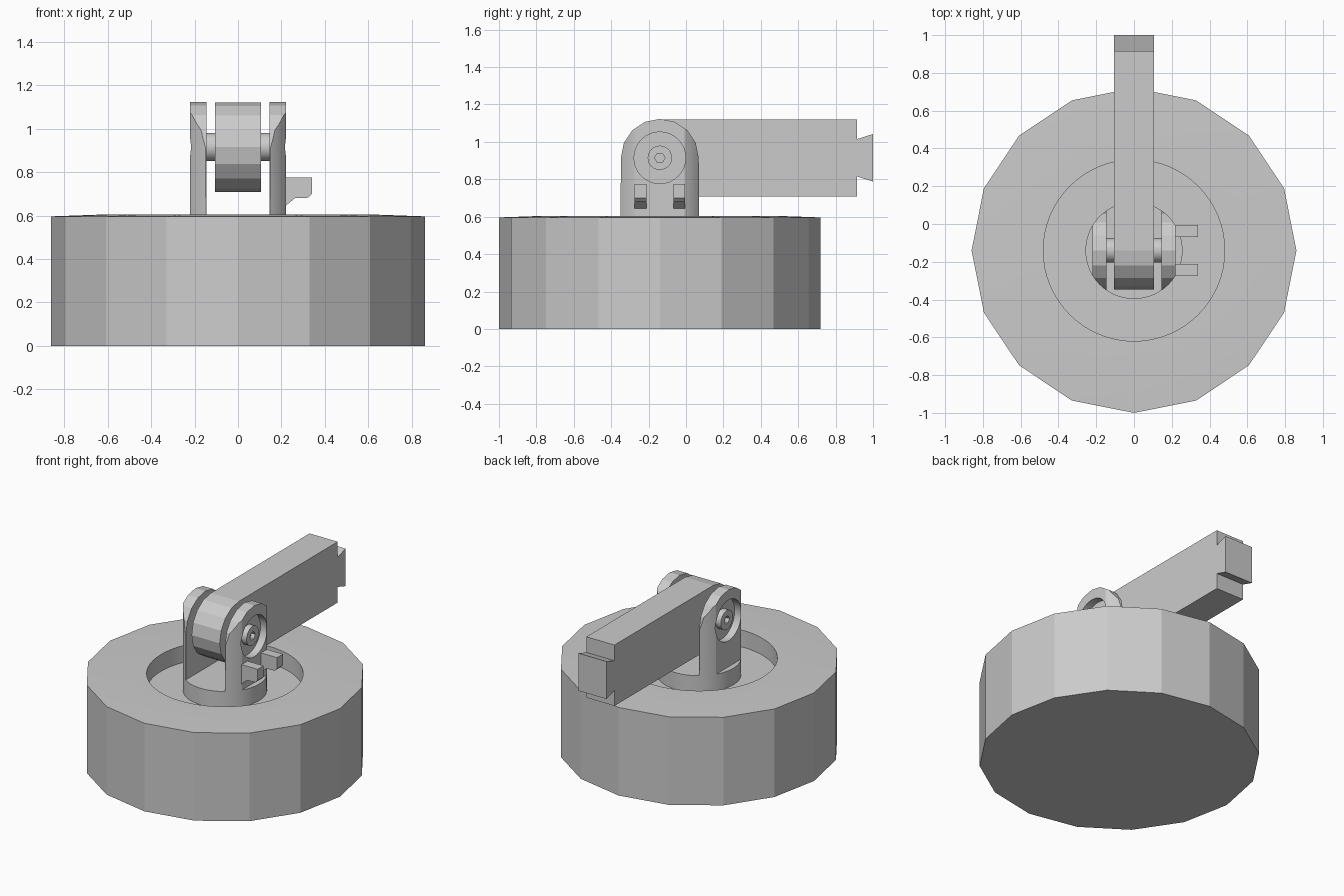
import bpy, bmesh, math
from mathutils import Matrix

if "Cube" in bpy.data.objects:
    bpy.data.objects.remove(bpy.data.objects["Cube"])

CY = -0.14      # centre of the round base in y
PZ = 0.915      # pivot height

grey = bpy.data.materials.new("plain grey")
grey.diffuse_color = (0.6, 0.6, 0.6, 1)
grey.use_nodes = True
grey.node_tree.nodes["Principled BSDF"].inputs["Base Color"].default_value = grey.diffuse_color


def make(name, bm):
    bmesh.ops.recalc_face_normals(bm, faces=bm.faces[:])
    me = bpy.data.meshes.new(name)
    bm.to_mesh(me)
    bm.free()
    ob = bpy.data.objects.new(name, me)
    bpy.context.collection.objects.link(ob)
    me.materials.append(grey)
    return ob


def extrude_x(name, profile, x0, x1):
    """Prism from a (y, z) outline."""
    bm = bmesh.new()
    f = bm.faces.new([bm.verts.new((x0, y, z)) for y, z in profile])
    r = bmesh.ops.extrude_face_region(bm, geom=[f])
    for v in r["geom"]:
        if isinstance(v, bmesh.types.BMVert):
            v.co.x = x1
    return make(name, bm)


def stack(name, rings, n):
    """Closed upright solid from (radius, z) rings around the base axis."""
    bm = bmesh.new()
    loops = [[bm.verts.new((r * math.cos(2 * math.pi * i / n),
                            CY + r * math.sin(2 * math.pi * i / n), z))
              for i in range(n)] for r, z in rings]
    for a, b in zip(loops, loops[1:]):
        for i in range(n):
            j = (i + 1) % n
            bm.faces.new((a[i], a[j], b[j], b[i]))
    bm.faces.new(loops[0])
    bm.faces.new(loops[-1])
    return make(name, bm)


def x_cylinder(name, r, x0, x1, n):
    pts = [(CY + r * math.cos(2 * math.pi * i / n),
            PZ + r * math.sin(2 * math.pi * i / n)) for i in range(n)]
    return extrude_x(name, pts, x0, x1)


def boolean(ob, cutter, op="DIFFERENCE"):
    m = ob.modifiers.new("cut", "BOOLEAN")
    m.operation, m.object, m.solver = op, cutter, "EXACT"
    bpy.context.view_layer.objects.active = ob
    bpy.ops.object.modifier_apply(modifier=m.name)
    bpy.data.objects.remove(cutter)


def smooth(ob, deg=18):
    bpy.ops.object.select_all(action="DESELECT")
    ob.select_set(True)
    bpy.context.view_layer.objects.active = ob
    bpy.ops.object.shade_smooth_by_angle(angle=math.radians(deg))


def arc(r, a0, a1, n):
    return [(CY + r * math.cos(math.radians(a0 + (a1 - a0) * i / n)),
             PZ + r * math.sin(math.radians(a0 + (a1 - a0) * i / n)))
            for i in range(n + 1)]


# sixteen-sided base with a round well in the top
base = stack("base", [(0.86, 0), (0.86, 0.596), (0.64, 0.604)], 16)
boolean(base, stack("well_cutter", [(0.48, 0.49), (0.48, 0.8)], 64))
smooth(base, 8)

# turntable in the well
smooth(stack("turntable", [(0.257, 0.48), (0.257, 0.602)], 64))

# yoke legs: arched plates trimmed by the turntable cylinder, dished outside
for s, side in ((1, "right"), (-1, "left")):
    outline = [(CY + 0.21, 0.6)] + arc(0.208, 0, 180, 8) + [(CY - 0.21, 0.6)]
    leg = extrude_x("yoke_leg_" + side, outline, s * 0.146, s * 0.22)
    boolean(leg, stack("trim", [(0.257, 0.5), (0.257, 1.3)], 64), "INTERSECT")
    boolean(leg, x_cylinder("dish", 0.138, s * 0.17, s * 0.3, 32))
    smooth(leg)

# axle with a small socket in each end
axle = x_cylinder("axle", 0.065, -0.208, 0.208, 32)
for s in (1, -1):
    boolean(axle, x_cylinder("socket", 0.028, s * 0.18, s * 0.3, 6))
smooth(axle)

# arm with rounded pivot end and dovetail tip
arm = arc(0.206, 90, 270, 8) + [
    (0.915, PZ - 0.206), (0.915, PZ - 0.1), (1.0, PZ - 0.127),
    (1.0, PZ + 0.127), (0.915, PZ + 0.1), (0.915, PZ + 0.206)]
extrude_x("arm", arm, -0.105, 0.105)

# two pegs on the right leg, flared where they meet it
side_view = [(0.20, 0.775), (0.34, 0.775), (0.34, 0.7), (0.322, 0.682),
             (0.262, 0.68), (0.22, 0.645), (0.20, 0.645)]
for s, side in ((1, "back"), (-1, "front")):
    bm = bmesh.new()
    y0, y1 = CY + s * 0.072, CY + s * 0.135
    f = bm.faces.new([bm.verts.new((x, y0, z)) for x, z in side_view])
    r = bmesh.ops.extrude_face_region(bm, geom=[f])
    for v in r["geom"]:
        if isinstance(v, bmesh.types.BMVert):
            v.co.y = y1
    make("peg_" + side, bm)
